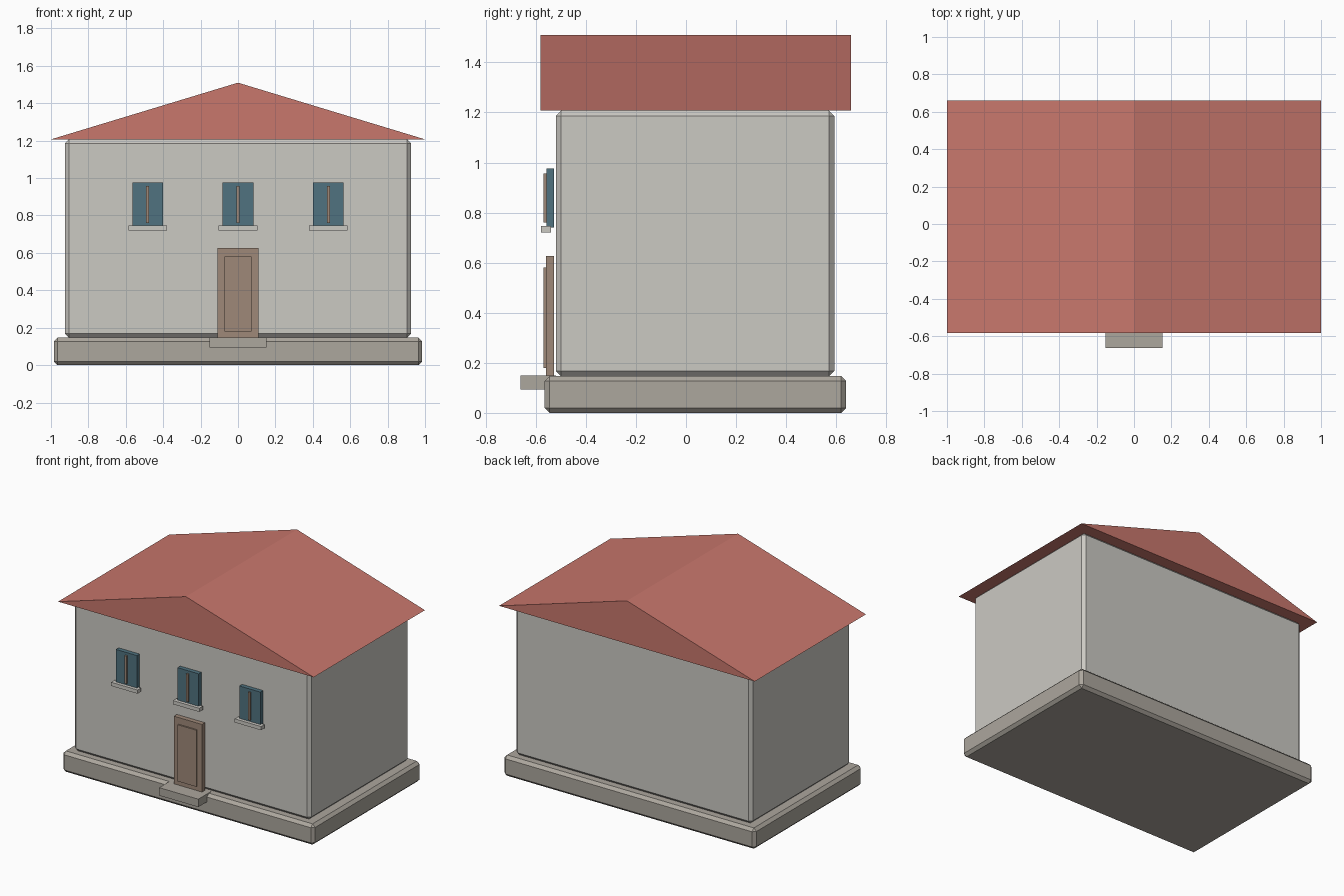
import bpy
import bmesh

if "Cube" in bpy.data.objects:
    bpy.data.objects.remove(bpy.data.objects["Cube"], do_unlink=True)


def material(name, colour):
    m = bpy.data.materials.new(name)
    m.use_nodes = True
    rgba = (*colour, 1)
    m.diffuse_color = rgba
    m.node_tree.nodes["Principled BSDF"].inputs["Base Color"].default_value = rgba
    return m


plaster = material("pale_plaster", (0.60, 0.585, 0.545))
stone = material("warm_stone", (0.415, 0.385, 0.34))
tile = material("red_tile", (0.58, 0.184, 0.152))
wood = material("brown_wood", (0.345, 0.25, 0.19))
glass = material("blue_glass", (0.08, 0.17, 0.215))


def add_object(name, bm, mat):
    bmesh.ops.recalc_face_normals(bm, faces=bm.faces)
    mesh = bpy.data.meshes.new(name)
    bm.to_mesh(mesh)
    bm.free()
    mesh.materials.append(mat)
    obj = bpy.data.objects.new(name, mesh)
    bpy.context.collection.objects.link(obj)
    return obj


def box(name, xs, ys, zs, mat, chamfer=0):
    """Box between the given limits, with optional chamfered edges."""
    bm = bmesh.new()
    bmesh.ops.create_cube(bm, size=1)
    for v in bm.verts:
        v.co = [lo + (c + 0.5) * (hi - lo) for c, (lo, hi) in zip(v.co, (xs, ys, zs))]
    if chamfer:
        bmesh.ops.bevel(bm, geom=bm.edges[:], offset=chamfer, segments=1,
                        affect='EDGES', profile=0.5)
    return add_object(name, bm, mat)


def prism(name, profile, y0, y1, mat):
    """Extrude an x-z profile along y."""
    bm = bmesh.new()
    face = bm.faces.new([bm.verts.new((x, y0, z)) for x, z in profile])
    ext = bmesh.ops.extrude_face_region(bm, geom=[face])
    for item in ext["geom"]:
        if isinstance(item, bmesh.types.BMVert):
            item.co.y = y1
    # keep the starting cap so the solid is closed
    if not face.is_valid or len(bm.faces) < len(profile) + 2:
        bmesh.ops.holes_fill(bm, edges=bm.edges[:])
    return add_object(name, bm, mat)


# Main masses
box("foundation", (-0.985, 0.985), (-0.565, 0.64), (0, 0.147), stone, 0.02)
box("walls", (-0.925, 0.925), (-0.52, 0.593), (0.147, 1.207), plaster, 0.021)
prism("gable_roof", [(-1, 1.207), (1, 1.207), (0, 1.51)], -0.582, 0.66, tile)

# Entrance
box("door_frame", (-0.11, 0.11), (-0.56, -0.527), (0.147, 0.627), wood)
box("door_panel", (-0.073, 0.073), (-0.57, -0.55), (0.18, 0.58), wood)
box("door_step", (-0.153, 0.153), (-0.662, -0.52), (0.093, 0.149), stone)

# Row of front windows
for side, x in (("right", -0.483), ("middle", 0), ("left", 0.483)):
    box(f"{side}_window_pane", (x - 0.082, x + 0.082), (-0.557, -0.527), (0.74, 0.976), glass)
    box(f"{side}_window_bar", (x - 0.008, x + 0.008), (-0.569, -0.55), (0.76, 0.957), wood)
    box(f"{side}_window_sill", (x - 0.103, x + 0.103), (-0.58, -0.54), (0.721, 0.747), plaster)
